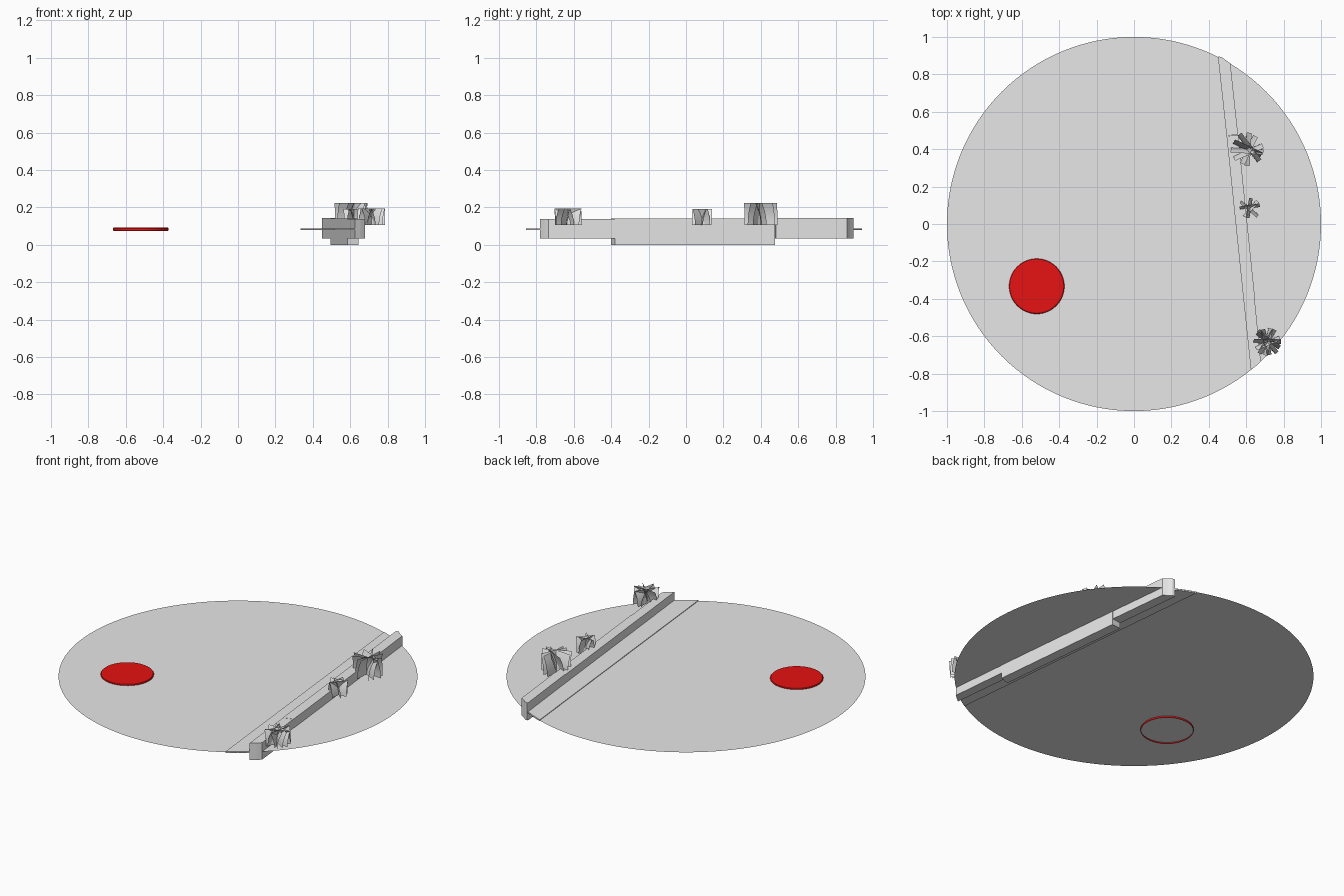
import bpy, bmesh, math, random
from mathutils import Vector, Matrix

random.seed(4)
if "Cube" in bpy.data.objects:
    bpy.data.objects.remove(bpy.data.objects["Cube"], do_unlink=True)


def material(name, colour):
    m = bpy.data.materials.new(name)
    m.use_nodes = True
    m.diffuse_color = colour
    m.node_tree.nodes["Principled BSDF"].inputs["Base Color"].default_value = colour
    return m


grey = material("light grey", (0.8, 0.8, 0.8, 1))
red = material("red", (0.8, 0.006, 0.006, 1))


def finish(bm, name, mat, smooth=False):
    mesh = bpy.data.meshes.new(name)
    bm.to_mesh(mesh)
    bm.free()
    mesh.materials.append(mat)
    for p in mesh.polygons:
        p.use_smooth = smooth
    obj = bpy.data.objects.new(name, mesh)
    bpy.context.collection.objects.link(obj)
    return obj


def prism(name, outline, bottom, top):
    """Upright block over a plan outline."""
    bm = bmesh.new()
    base = bm.faces.new([bm.verts.new((x, y, bottom)) for x, y in outline])
    grown = bmesh.ops.extrude_face_region(bm, geom=[base])["geom"]
    verts = [g for g in grown if isinstance(g, bmesh.types.BMVert)]
    bmesh.ops.translate(bm, verts=verts, vec=(0, 0, top - bottom))
    bmesh.ops.recalc_face_normals(bm, faces=bm.faces)
    return finish(bm, name, grey)


# Thin round ground sheet
bm = bmesh.new()
bmesh.ops.create_circle(bm, cap_ends=True, segments=128, radius=1,
                        matrix=Matrix.Translation((0, 0, 0.084)))
for f in bm.faces:
    if f.normal.z < 0:
        f.normal_flip()
finish(bm, "ground_disc", grey)


# Straight path beside the wall, its ends following the disc rim
def rim(x0, x1, side, steps=6):
    xs = [x0 + (x1 - x0) * i / steps for i in range(steps + 1)]
    return [(x, side * math.sqrt(0.998 - x * x)) for x in xs]


prism("path_strip", rim(0.335, 0.47, 1) + rim(0.63, 0.515, -1), 0.079, 0.088)

# Low wall in three lengths, the middle one reaching deeper
prism("wall_back", [(0.495, 0.47), (0.556, 0.48), (0.515, 0.86), (0.49, 0.876),
                    (0.468, 0.893), (0.453, 0.895), (0.45, 0.885)], 0.035, 0.143)
prism("wall_middle", [(0.495, 0.47), (0.557, 0.476), (0.645, -0.38), (0.585, -0.40)],
      0.0, 0.14)
prism("wall_front", [(0.585, -0.40), (0.643, -0.38), (0.678, -0.735),
                     (0.655, -0.757), (0.625, -0.78)], 0.035, 0.139)

# Shallow domed-edge marker, open underneath
bm = bmesh.new()
profile = [(0.146, 0.075), (0.148, 0.079), (0.148, 0.088), (0.145, 0.092), (0.138, 0.094)]
segments = 48
rings = []
for r, z in profile:
    rings.append([bm.verts.new((-0.52 + r * math.cos(math.tau * i / segments),
                                -0.333 + r * math.sin(math.tau * i / segments), z))
                  for i in range(segments)])
for low, high in zip(rings, rings[1:]):
    for i in range(segments):
        j = (i + 1) % segments
        bm.faces.new((low[i], low[j], high[j], high[i]))
bm.faces.new(rings[-1])
marker = finish(bm, "round_marker", red)


# Grass tufts of crossed upright sheets that bow sideways
def tuft(name, x, y, radius, height, count):
    bm = bmesh.new()
    rows = 5
    for k in range(count):
        angle = math.pi * (k + random.uniform(-0.25, 0.25)) / count
        along = Vector((math.cos(angle), math.sin(angle), 0))
        across = Vector((-along.y, along.x, 0)) * random.choice((-1, 1))
        half = radius * random.uniform(0.86, 0.98)
        shift = random.uniform(-0.15, 0.05) * radius
        previous = None
        for i in range(rows + 1):
            t = i / rows
            centre = Vector((x, y, 0.105 + height * t))
            centre += across * (shift + 0.3 * radius * t * t)
            row = [bm.verts.new(centre - along * half), bm.verts.new(centre + along * half)]
            if previous:
                bm.faces.new((previous[0], previous[1], row[1], row[0]))
            previous = row
    return finish(bm, name, grey, smooth=True)


tuft("grass_tuft_back", 0.605, 0.40, 0.092, 0.12, 6)
tuft("grass_tuft_middle", 0.62, 0.085, 0.062, 0.088, 4)
tuft("grass_tuft_front", 0.713, -0.63, 0.08, 0.09, 7)
